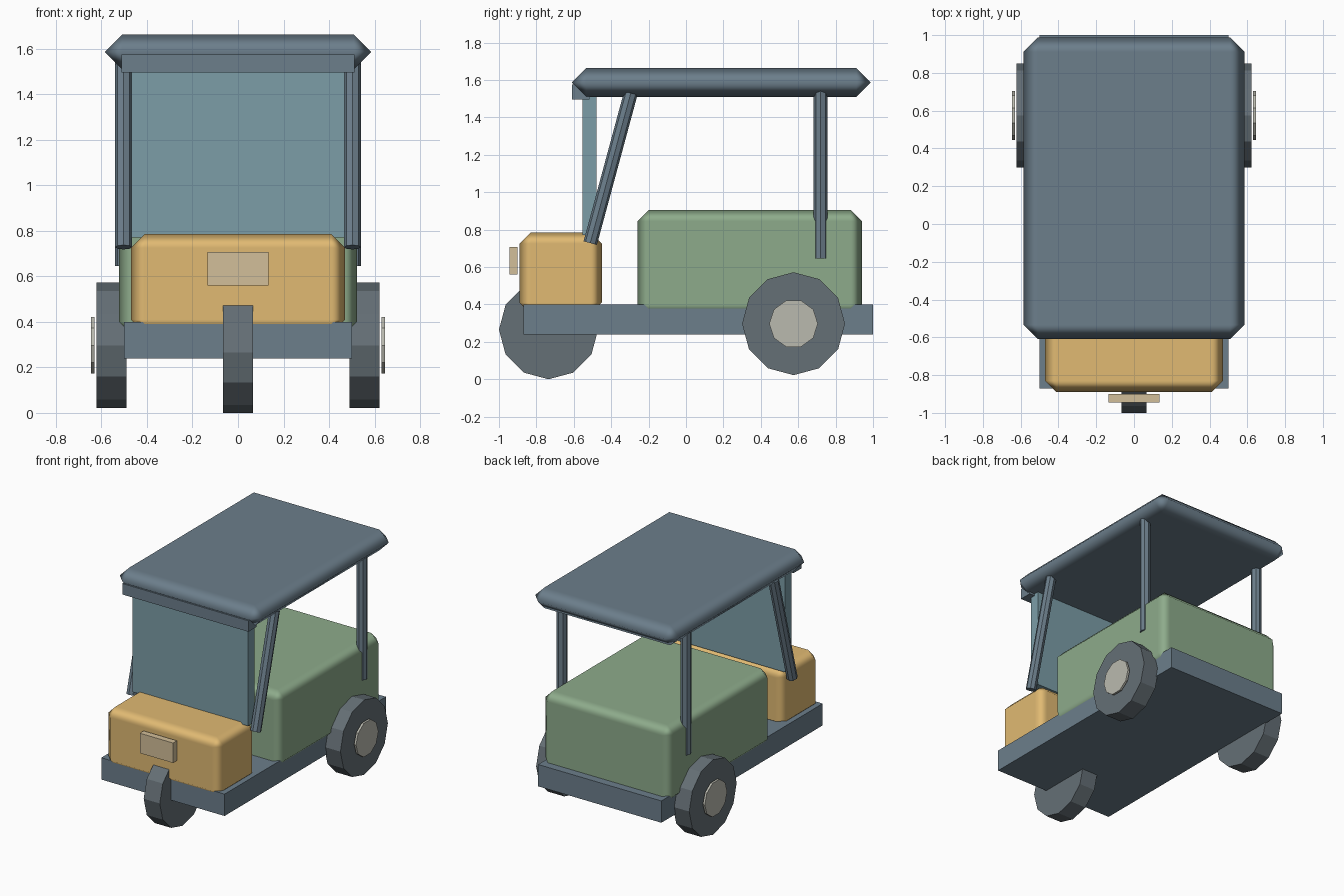
import bpy, bmesh
from math import pi
from mathutils import Vector, Matrix

if "Cube" in bpy.data.objects:
    bpy.data.objects.remove(bpy.data.objects["Cube"])


def material(name, rgb):
    m = bpy.data.materials.new(name)
    m.diffuse_color = (*rgb, 1)
    m.use_nodes = True
    m.node_tree.nodes["Principled BSDF"].inputs["Base Color"].default_value = m.diffuse_color
    return m


SLATE = material("slate", (0.15, 0.21, 0.26))
YELLOW = material("yellow", (0.75, 0.49, 0.17))
GREEN = material("green", (0.27, 0.41, 0.26))
GLASS = material("glass", (0.20, 0.34, 0.39))
RUBBER = material("rubber", (0.13, 0.16, 0.18))
METAL = material("metal", (0.49, 0.49, 0.43))
LAMP = material("lamp", (0.65, 0.52, 0.32))


def finish(name, bm, mat):
    me = bpy.data.meshes.new(name)
    bm.to_mesh(me)
    bm.free()
    me.materials.append(mat)
    ob = bpy.data.objects.new(name, me)
    bpy.context.collection.objects.link(ob)
    return ob


def box(name, x, y, z, mat, bevel=0):
    """Box of half width x, spanning y and z; optional softly shaded chamfer."""
    bm = bmesh.new()
    size = Matrix.Diagonal((2 * x, y[1] - y[0], z[1] - z[0], 1))
    mid = Matrix.Translation((0, sum(y) / 2, sum(z) / 2))
    bmesh.ops.create_cube(bm, size=1, matrix=mid @ size)
    ob = finish(name, bm, mat)
    if bevel:
        for p in ob.data.polygons:
            p.use_smooth = True
        mod = ob.modifiers.new("chamfer", "BEVEL")
        mod.width, mod.segments = bevel, 1
        mod.harden_normals = True
    return ob


def rod(name, a, b, r, sides, mat):
    """Flat-sided cylinder from point a to point b."""
    a, b = Vector(a), Vector(b)
    d = b - a
    if abs(d.x) > 0:
        rot = Matrix.Rotation(pi / 2, 4, "Y")
    else:
        rot = Vector((0, 0, 1)).rotation_difference(d).to_matrix().to_4x4()
    bm = bmesh.new()
    bmesh.ops.create_cone(bm, cap_ends=True, segments=sides, radius1=r, radius2=r,
                          depth=d.length, matrix=Matrix.Translation((a + b) / 2) @ rot)
    return finish(name, bm, mat)


# Body
box("chassis", 0.5, (-0.87, 1.0), (0.24, 0.40), SLATE)
box("front_cowl", 0.47, (-0.89, -0.45), (0.35, 0.785), YELLOW, 0.06)
box("rear_cabin", 0.523, (-0.26, 0.94), (0.34, 0.905), GREEN, 0.06)
box("headlight", 0.135, (-0.945, -0.90), (0.56, 0.706), LAMP)

# Roof and windscreen
box("roof", 0.585, (-0.61, 0.987), (1.51, 1.663), SLATE, 0.076)
box("windscreen", 0.468, (-0.553, -0.479), (0.77, 1.53), GLASS)
box("visor", 0.512, (-0.61, -0.515), (1.495, 1.575), SLATE)

# Wheels
rod("front_wheel", (-0.065, -0.735, 0.265), (0.065, -0.735, 0.265), 0.265, 12, RUBBER)
for side, s in (("left", -1), ("right", 1)):
    rod(f"rear_wheel_{side}", (s * 0.49, 0.575, 0.297), (s * 0.621, 0.575, 0.297), 0.275, 12, RUBBER)
    rod(f"hub_{side}", (s * 0.63, 0.575, 0.297), (s * 0.646, 0.575, 0.297), 0.13, 10, METAL)

    # Roof posts
    rod(f"front_post_{side}", (s * 0.503, -0.512, 0.728), (s * 0.503, -0.295, 1.53), 0.037, 8, SLATE)
    rod(f"rear_post_{side}", (s * 0.503, 0.72, 0.645), (s * 0.503, 0.72, 1.54), 0.037, 8, SLATE)
